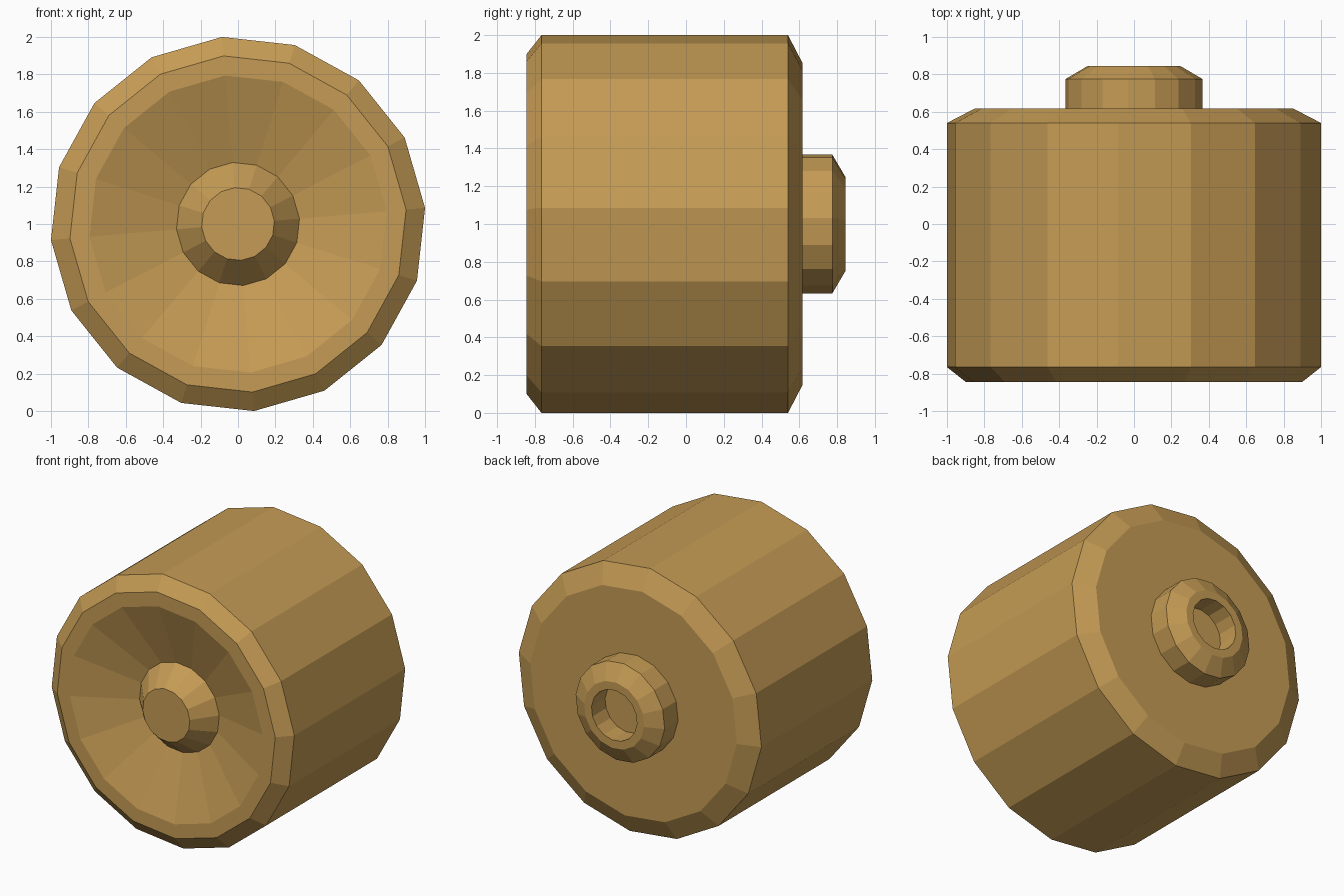
import bpy, bmesh
from math import cos, sin, pi, radians

if "Cube" in bpy.data.objects:
    bpy.data.objects.remove(bpy.data.objects["Cube"])

SIDES = 16
TURN = radians(4.9)   # slight roll of the wheel about its axle
CENTRE_Z = 1.0

tan = bpy.data.materials.new("tan")
tan.diffuse_color = (0.56, 0.33, 0.09, 1)
tan.use_nodes = True
tan.node_tree.nodes["Principled BSDF"].inputs["Base Color"].default_value = tan.diffuse_color


def lathe(name, profile):
    """Turn (radius, y) points about the y axle; both ends are capped flat."""
    bm = bmesh.new()
    rings = []
    for r, y in profile:
        angles = [TURN + 2 * pi * i / SIDES for i in range(SIDES)]
        rings.append([bm.verts.new((r * cos(a), y, CENTRE_Z + r * sin(a))) for a in angles])
    for a, b in zip(rings, rings[1:]):
        for i in range(SIDES):
            j = (i + 1) % SIDES
            bm.faces.new((a[i], a[j], b[j], b[i]))
    bm.faces.new(rings[0])
    bm.faces.new(rings[-1])
    bmesh.ops.recalc_face_normals(bm, faces=bm.faces)
    mesh = bpy.data.meshes.new(name)
    bm.to_mesh(mesh)
    bm.free()
    mesh.materials.append(tan)
    obj = bpy.data.objects.new(name, mesh)
    bpy.context.collection.objects.link(obj)
    return obj


lathe("wheel", [
    # front hub cap and dished face
    (0.195, -0.845), (0.33, -0.69), (0.797, -0.845),
    # front rim, tread, back chamfer
    (0.902, -0.845), (1.0037, -0.765), (1.0037, 0.54), (0.855, 0.617),
    # axle boss with a blind hole
    (0.368, 0.617), (0.368, 0.775), (0.248, 0.845), (0.188, 0.845), (0.188, 0.685),
])
